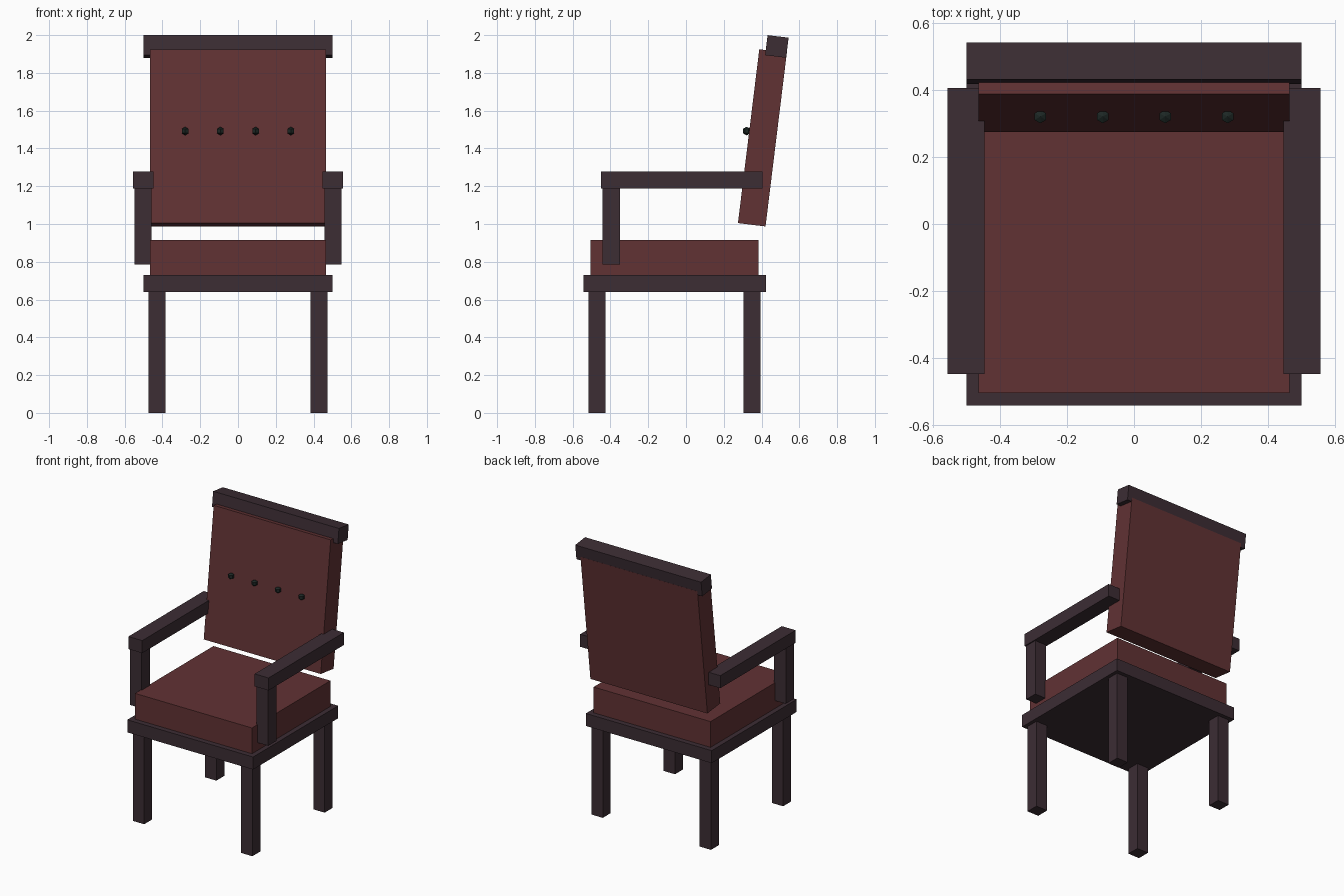
import bpy
import math

if "Cube" in bpy.data.objects:
    bpy.data.objects.remove(bpy.data.objects["Cube"])

TILT = math.radians(-7)


def material(name, rgb):
    m = bpy.data.materials.new(name)
    m.diffuse_color = (*rgb, 1)
    m.use_nodes = True
    m.node_tree.nodes["Principled BSDF"].inputs["Base Color"].default_value = m.diffuse_color
    return m


WOOD = material("dark_wood", (0.045, 0.026, 0.034))
LEATHER = material("red_leather", (0.12, 0.032, 0.034))
METAL = material("button_dark", (0.012, 0.02, 0.018))


def finish(name, mat):
    ob = bpy.context.object
    ob.name = name
    ob.data.name = name
    ob.data.materials.append(mat)
    return ob


def box(name, center, size, mat, tilt=0.0):
    bpy.ops.mesh.primitive_cube_add(size=1, location=center, rotation=(tilt, 0, 0))
    ob = finish(name, mat)
    ob.scale = size
    return ob


# Seat frame and cushion
box("seat_frame", (0, -0.06, 0.685), (1.0, 0.965, 0.09), WOOD)
box("seat_cushion", (0, -0.06, 0.8225), (0.93, 0.89, 0.185), LEATHER)

# Reclined backrest with top rail
box("backrest", (0, 0.4045, 1.456), (0.93, 0.147, 0.927), LEATHER, TILT)
box("top_rail", (0, 0.481, 1.94), (1.0, 0.112, 0.107), WOOD, TILT)

# Legs, armrests and arm posts, mirrored left and right
for side, s in (("left", -1), ("right", 1)):
    box(f"front_leg_{side}", (s * 0.43, -0.47, 0.32), (0.09, 0.09, 0.64), WOOD)
    box(f"rear_leg_{side}", (s * 0.43, 0.35, 0.32), (0.09, 0.09, 0.64), WOOD)
    box(f"armrest_{side}", (s * 0.502, -0.0215, 1.2325), (0.11, 0.855, 0.09), WOOD)
    box(f"arm_post_{side}", (s * 0.503, -0.395, 0.9875), (0.092, 0.092, 0.405), WOOD)

# Row of faceted buttons on the backrest
for i in range(4):
    bpy.ops.mesh.primitive_uv_sphere_add(
        segments=6, ring_count=3, radius=0.023,
        location=(-0.28 + i * 0.56 / 3, 0.321, 1.492))
    finish(f"back_button_{i + 1}", METAL)
